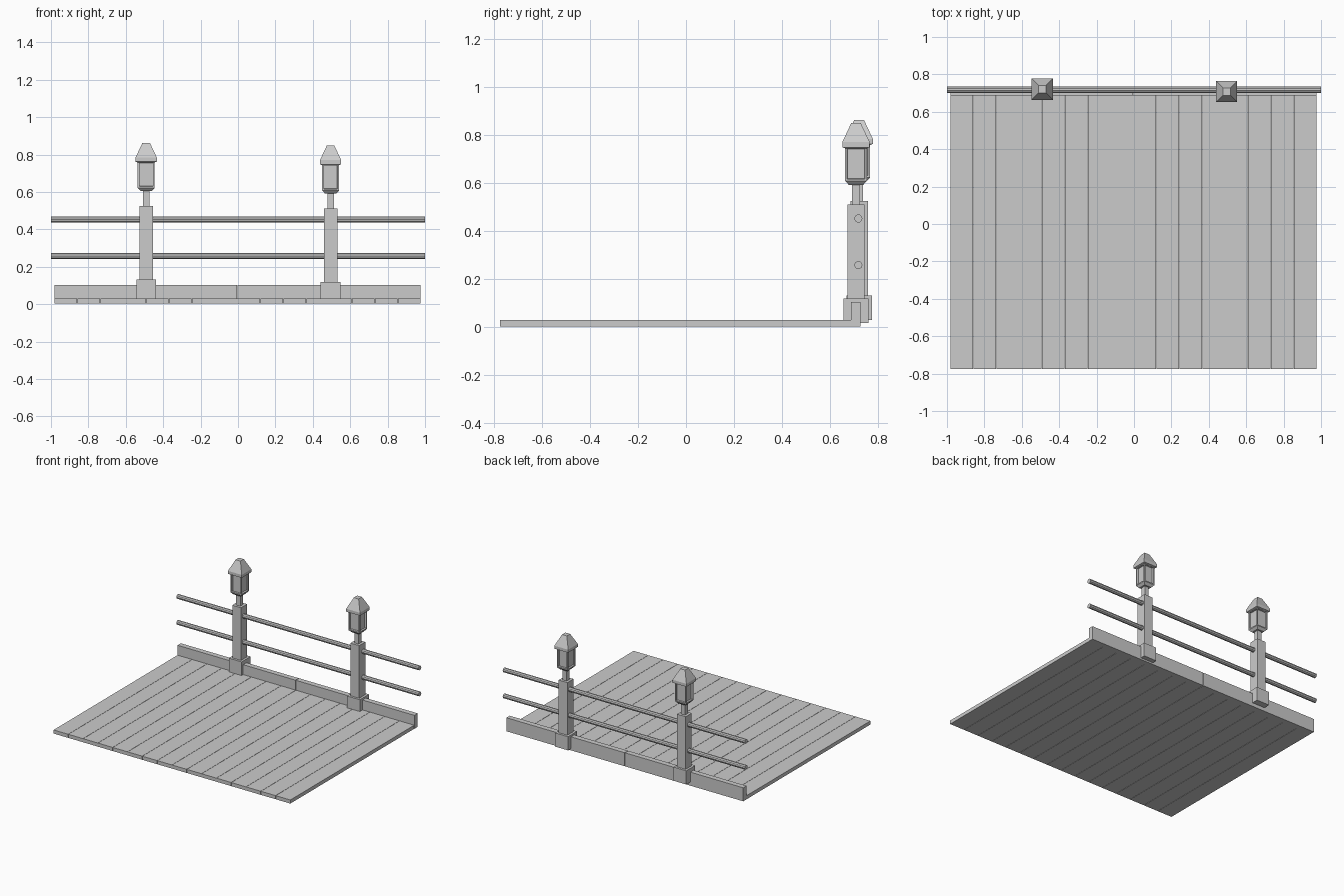
import bpy, bmesh, math
from mathutils import Matrix

if "Cube" in bpy.data.objects:
    bpy.data.objects.remove(bpy.data.objects["Cube"])


def finish(bm, name):
    bmesh.ops.recalc_face_normals(bm, faces=bm.faces)
    me = bpy.data.meshes.new(name)
    bm.to_mesh(me)
    bm.free()
    ob = bpy.data.objects.new(name, me)
    bpy.context.collection.objects.link(ob)
    return ob


def box(name, x0, x1, y0, y1, z0, z1):
    bm = bmesh.new()
    bmesh.ops.create_cube(bm, size=1)
    for v in bm.verts:
        v.co = ((x0 + x1) / 2 + v.co.x * (x1 - x0),
                (y0 + y1) / 2 + v.co.y * (y1 - y0),
                (z0 + z1) / 2 + v.co.z * (z1 - z0))
    return finish(bm, name)


def square_loft(name, cx, cy, cz, profile, inset_ring=None):
    """Stack square rings given as (half width, height)."""
    bm = bmesh.new()
    rings = [[bm.verts.new((cx + sx * h, cy + sy * h, cz + z))
              for sx, sy in ((-1, -1), (1, -1), (1, 1), (-1, 1))]
             for h, z in profile]
    panes = []
    for k, (a, b) in enumerate(zip(rings, rings[1:])):
        for i in range(4):
            j = (i + 1) % 4
            f = bm.faces.new((a[i], a[j], b[j], b[i]))
            if k == inset_ring:
                panes.append(f)
    bm.faces.new(rings[0][::-1])
    bm.faces.new(rings[-1])
    bm.normal_update()
    # recessed panes: frame first, then push the glass inwards
    if panes:
        bmesh.ops.inset_individual(bm, faces=panes, thickness=0.012)
        bmesh.ops.inset_individual(bm, faces=panes, thickness=0.002, depth=-0.012)
    return finish(bm, name)


# deck planks
width = 1.958 / 16
for i in range(16):
    x = -0.981 + i * width
    box(f"deck_plank_{i}", x, x + width - 0.002, -0.775, 0.69, 0.003, 0.03)

# kerb in two lengths
box("kerb_left", -0.981, -0.006, 0.687, 0.726, 0.003, 0.104)
box("kerb_right", -0.002, 0.976, 0.687, 0.726, 0.003, 0.104)

# round rails
for name, z in (("lower_rail", 0.258), ("upper_rail", 0.452)):
    bm = bmesh.new()
    bmesh.ops.create_cone(bm, cap_ends=True, segments=10, radius1=0.017,
                          radius2=0.017, depth=2,
                          matrix=Matrix.Translation((0, 0.718, z)) @ Matrix.Rotation(math.pi / 2, 4, 'Y'))
    finish(bm, name)

# lantern posts, the right one set slightly lower and forward
for side, cx, cy, dz in (("left", -0.491, 0.721, 0.0), ("right", 0.495, 0.708, -0.014)):
    square_loft(f"post_base_{side}", cx, cy, dz, [(0.053, 0.03), (0.053, 0.132)])
    square_loft(f"post_{side}", cx, cy, dz, [(0.036, 0.1), (0.036, 0.525)])
    square_loft(f"lantern_neck_{side}", cx, cy, dz, [(0.017, 0.52), (0.017, 0.61)])
    square_loft(f"lantern_body_{side}", cx, cy, dz,
                [(0.029, 0.605), (0.045, 0.622), (0.045, 0.765)], inset_ring=1)
    square_loft(f"lantern_roof_{side}", cx, cy, dz,
                [(0.045, 0.758), (0.057, 0.762), (0.057, 0.784), (0.02, 0.863)])
